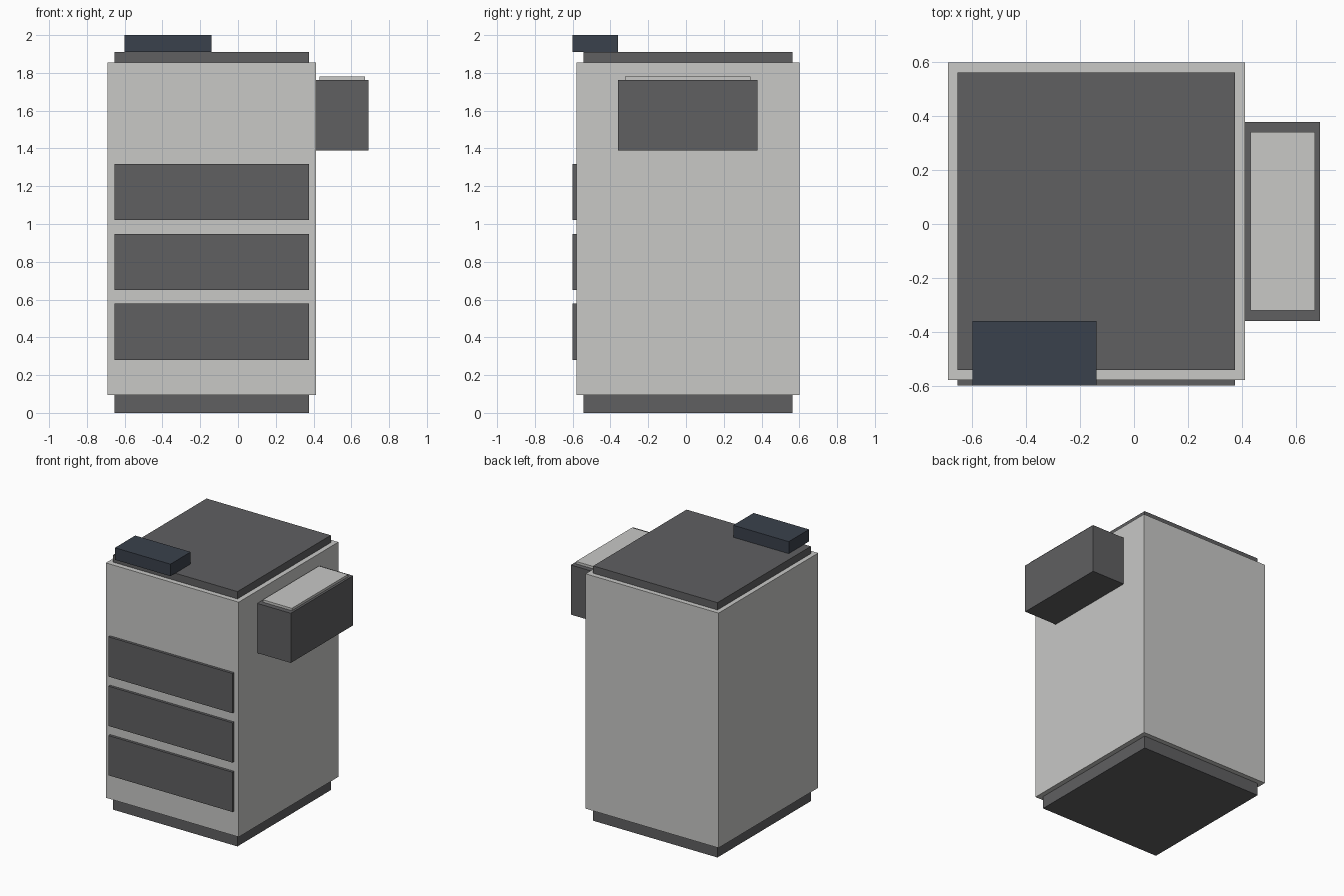
import bpy
import bmesh
from mathutils import Vector

cube = bpy.data.objects.get("Cube")
if cube:
    bpy.data.objects.remove(cube, do_unlink=True)


def material(name, rgb):
    mat = bpy.data.materials.new(name)
    mat.use_nodes = True
    colour = (*rgb, 1.0)
    mat.diffuse_color = colour
    mat.node_tree.nodes["Principled BSDF"].inputs["Base Color"].default_value = colour
    return mat


light_grey = material("light grey", (0.58, 0.58, 0.565))
dark_grey = material("dark grey", (0.115, 0.115, 0.12))
navy = material("dark navy", (0.042, 0.053, 0.072))


def box(name, x, y, z, mat):
    """Axis-aligned box from (min, max) ranges."""
    low, high = (Vector(corner) for corner in zip(x, y, z))
    centre, size = (low + high) / 2, high - low
    bm = bmesh.new()
    bmesh.ops.create_cube(bm, size=1)
    bmesh.ops.scale(bm, vec=size, verts=bm.verts)
    mesh = bpy.data.meshes.new(name)
    bm.to_mesh(mesh)
    bm.free()
    mesh.materials.append(mat)
    obj = bpy.data.objects.new(name, mesh)
    obj.location = centre
    bpy.context.collection.objects.link(obj)
    return obj


inner_x = (-0.655, 0.375)
inner_y = (-0.542, 0.563)

# Cabinet with recessed plinth and lid
box("body", (-0.69, 0.412), (-0.58, 0.60), (0.095, 1.855), light_grey)
box("plinth", inner_x, inner_y, (0, 0.095), dark_grey)
box("lid", inner_x, inner_y, (1.855, 1.91), dark_grey)

# Paper drawers on the front
for i in range(3):
    bottom = 0.28 + 0.37 * i
    box(f"drawer_{i + 1}", inner_x, (-0.60, -0.58), (bottom, bottom + 0.298), dark_grey)

# Control panel over the front edge of the lid
box("control_panel", (-0.60, -0.14), (-0.60, -0.36), (1.91, 2.0), navy)

# Side tray with a sheet stack on top
box("side_tray", (0.412, 0.69), (-0.36, 0.378), (1.39, 1.762), dark_grey)
box("paper_stack", (0.432, 0.672), (-0.322, 0.342), (1.762, 1.78), light_grey)
